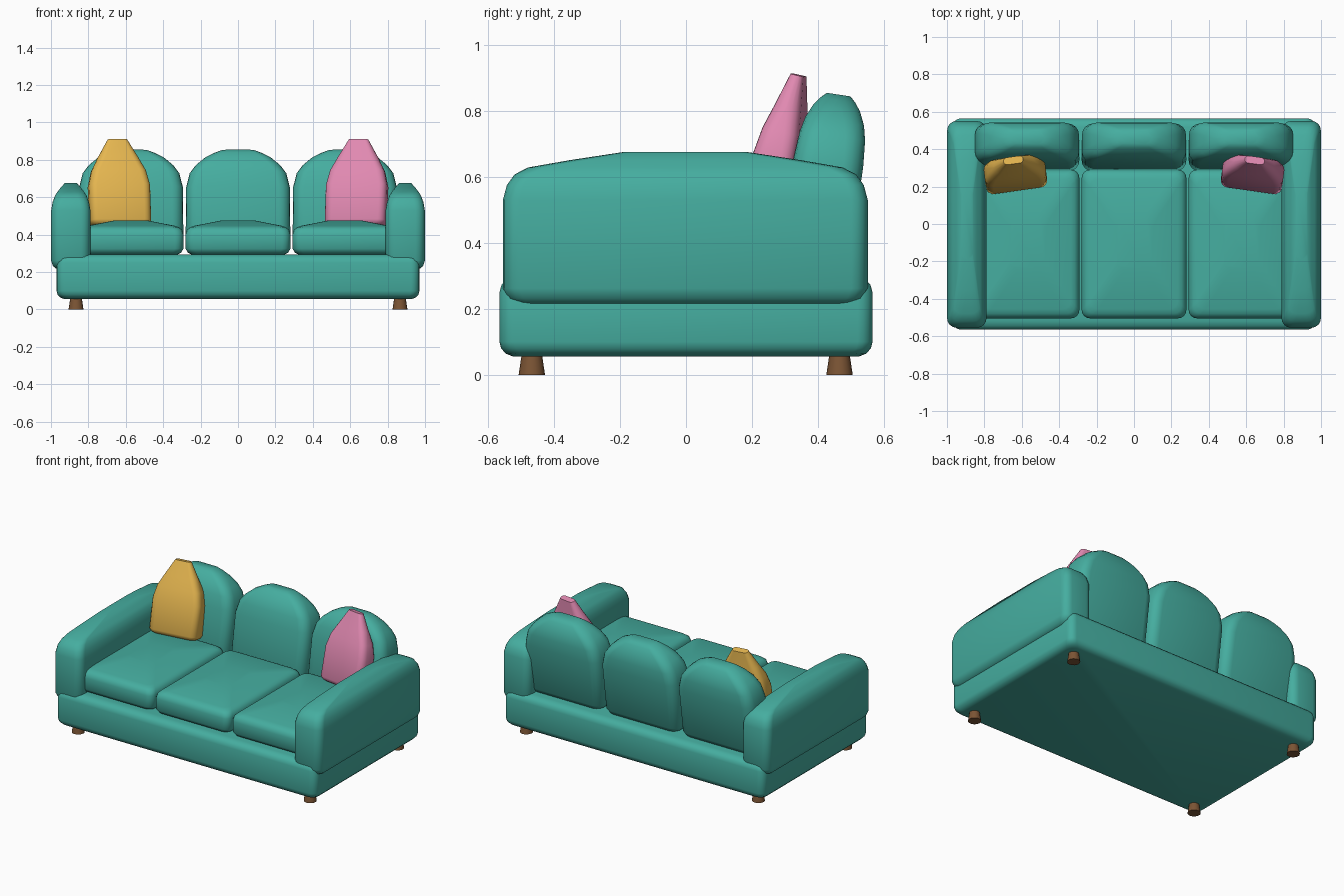
import bpy, bmesh
from math import radians, sin, cos, pi

if "Cube" in bpy.data.objects:
    bpy.data.objects.remove(bpy.data.objects["Cube"])


def material(name, rgb):
    m = bpy.data.materials.new(name)
    m.diffuse_color = (*rgb, 1)
    m.use_nodes = True
    m.node_tree.nodes["Principled BSDF"].inputs["Base Color"].default_value = m.diffuse_color
    return m


TEAL = material("teal_fabric", (0.06, 0.42, 0.35))
YELLOW = material("yellow_fabric", (0.79, 0.47, 0.08))
PINK = material("pink_fabric", (0.75, 0.25, 0.44))
WOOD = material("wood", (0.2, 0.09, 0.035))


def rounded_ring(bm, hx, hy, r, z, steps=4):
    """One rounded rectangle of vertices at height z."""
    r = min(r, hx * 0.95, hy * 0.95)
    verts = []
    for q, (sx, sy) in enumerate([(1, 1), (-1, 1), (-1, -1), (1, -1)]):
        for k in range(steps + 1):
            a = (q + k / steps) * pi / 2
            verts.append(bm.verts.new((sx * (hx - r) + r * cos(a),
                                       sy * (hy - r) + r * sin(a), z)))
    return verts


def cushion(name, width, depth, radius, rings, loc, mat, tilt=0, turn=0):
    """Stack rounded rings (z, inset in x, inset in y) into a soft block."""
    bm = bmesh.new()
    loops = [rounded_ring(bm, width / 2 - ix, depth / 2 - iy, radius, z)
             for z, ix, iy in rings]
    n = len(loops[0])
    for a, b in zip(loops, loops[1:]):
        for i in range(n):
            j = (i + 1) % n
            bm.faces.new((a[i], a[j], b[j], b[i]))
    bm.faces.new(loops[0][::-1])
    bm.faces.new(loops[-1])
    return finish(bm, name, loc, mat, tilt, turn)


def finish(bm, name, loc, mat, tilt=0, turn=0):
    me = bpy.data.meshes.new(name)
    bm.to_mesh(me)
    bm.free()
    me.shade_smooth()
    me.set_sharp_from_angle(angle=radians(40))
    me.materials.append(mat)
    ob = bpy.data.objects.new(name, me)
    ob.location = loc
    ob.rotation_euler = (radians(tilt), 0, radians(turn))
    bpy.context.collection.objects.link(ob)
    return ob


# Base plinth
cushion("base", 1.94, 1.13, 0.045,
        [(0.056, 0.04, 0.04), (0.064, 0.02, 0.02), (0.08, 0.005, 0.005),
         (0.1, 0, 0), (0.25, 0, 0), (0.272, 0.006, 0.006),
         (0.287, 0.02, 0.02), (0.295, 0.045, 0.045)], (0, 0, 0), TEAL)

# Arms with a gently arched top
ARM = [(0.21, 0.05, 0.06), (0.216, 0.03, 0.035), (0.232, 0.01, 0.012),
       (0.262, 0, 0), (0.53, 0, 0), (0.575, 0.008, 0.012),
       (0.607, 0.02, 0.035), (0.628, 0.033, 0.075), (0.65, 0.05, 0.2),
       (0.675, 0.072, 0.365)]
# Seat and back cushions
SEAT = [(0.295, 0.03, 0.03), (0.304, 0.012, 0.012), (0.325, 0, 0),
        (0.4, 0, 0), (0.425, 0.007, 0.007), (0.44, 0.025, 0.025),
        (0.447, 0.045, 0.05), (0.475, 0.187, 0.265)]
BACK = [(0, 0.035, 0.03), (0.012, 0.014, 0.012), (0.04, 0, 0),
        (0.35, 0.002, 0), (0.43, 0.022, 0.006), (0.475, 0.055, 0.016),
        (0.515, 0.1, 0.034), (0.54, 0.145, 0.052), (0.557, 0.187, 0.07)]
# Throw pillows leaning back against the cushions
PILLOW = [(0, 0.02, 0.02), (0.008, 0.008, 0.008), (0.025, 0, 0),
          (0.22, 0, 0), (0.3, 0.018, 0.008), (0.375, 0.055, 0.024),
          (0.475, 0.112, 0.045)]

for side, label in ((-1, "left"), (1, "right")):
    cushion("arm_" + label, 0.21, 1.105, 0.05, ARM, (side * 0.894, -0.002, 0), TEAL)
    cushion("pillow_" + label, 0.33, 0.13, 0.04, PILLOW,
            (side * 0.63, 0.235, 0.445), PINK if side > 0 else YELLOW,
            tilt=-13, turn=-8 * side)
    # Tapered legs
    for y, end in ((-0.467, "front"), (0.465, "back")):
        bm = bmesh.new()
        bmesh.ops.create_cone(bm, cap_ends=True, segments=16,
                              radius1=0.04, radius2=0.028, depth=0.08)
        finish(bm, f"leg_{end}_{label}", (side * 0.866, y, 0.04), WOOD)

for i, label in ((-1, "left"), (0, "middle"), (1, "right")):
    cushion("seat_" + label, 0.56, 0.795, 0.045, SEAT, (i * 0.572, -0.107, 0), TEAL)
    cushion("back_cushion_" + label, 0.56, 0.212, 0.06, BACK,
            (i * 0.572, 0.38, 0.298), TEAL, tilt=-8.5)
